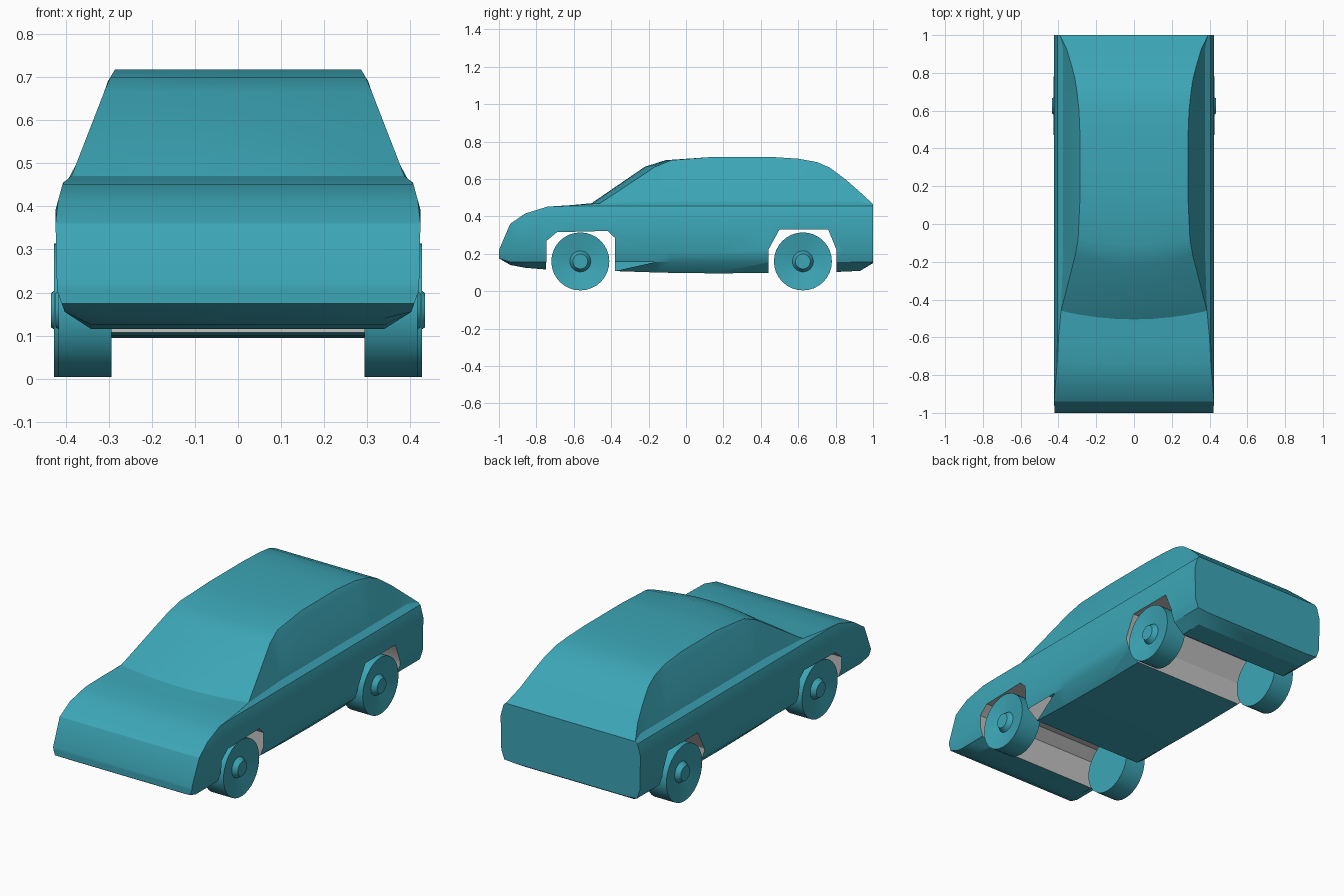
import bpy, bmesh, math

if "Cube" in bpy.data.objects:
    bpy.data.objects.remove(bpy.data.objects["Cube"])

def material(name, rgb):
    m = bpy.data.materials.new(name)
    m.diffuse_color = (*rgb, 1)
    m.use_nodes = True
    m.node_tree.nodes["Principled BSDF"].inputs["Base Color"].default_value = m.diffuse_color
    return m

TEAL = material("teal paint", (0.045, 0.38, 0.47))
GREY = material("grey wheel well", (0.55, 0.55, 0.55))

def make_object(name, bm, mats):
    bmesh.ops.remove_doubles(bm, verts=bm.verts, dist=1e-4)
    bmesh.ops.recalc_face_normals(bm, faces=bm.faces)
    me = bpy.data.meshes.new(name)
    bm.to_mesh(me)
    bm.free()
    ob = bpy.data.objects.new(name, me)
    bpy.context.collection.objects.link(ob)
    for m in mats:
        me.materials.append(m)
    return ob

def activate(ob):
    bpy.ops.object.select_all(action='DESELECT')
    ob.select_set(True)
    bpy.context.view_layer.objects.active = ob

def smooth(ob, angle):
    activate(ob)
    bpy.ops.object.shade_smooth_by_angle(angle=math.radians(angle))

def loft(bm, rings, cap=True):
    rows = [[bm.verts.new(p) for p in r] for r in rings]
    n = len(rows[0])
    for a, b in zip(rows, rows[1:]):
        for i in range(n):
            j = (i + 1) % n
            bm.faces.new((a[i], a[j], b[j], b[i]))
    if cap:
        bm.faces.new(rows[0])
        bm.faces.new(rows[-1])

# Body: half-width as a function of height
WIDTH = [(0.09, 0.34), (0.155, 0.402), (0.205, 0.42), (0.39, 0.424), (0.455, 0.406),
         (0.478, 0.376), (0.69, 0.302), (0.72, 0.284)]

def half_width(z):
    for (z0, x0), (z1, x1) in zip(WIDTH, WIDTH[1:]):
        if z <= z1:
            return x0 + (x1 - x0) * max(0, z - z0) / (z1 - z0)
    return WIDTH[-1][1]

# Stations: y, top height, bottom height, forward bulge at the centre
STATIONS = [(-1, .22, .175, 0), (-.94, .36, .14, 0), (-.86, .415, .125, 0),
            (-.74, .452, .115, 0), (-.6, .46, .113, .01), (-.46, .47, .11, .045),
            (-.165, .665, .10, .055), (-.08, .70, .098, .03), (.15, .718, .095, 0),
            (.45, .718, .097, 0), (.6, .708, .10, 0), (.7, .69, .10, 0),
            (.77, .66, .10, 0), (.85, .6, .105, 0), (.93, .53, .108, 0), (1, .465, .15, 0)]

def section(y, top, bottom, bulge):
    half = [(0.34, y, bottom)]
    for z, _ in WIDTH[1:]:
        z = min(max(z, bottom), top)
        half.append((half_width(z), y, z))
    w = half_width(top)
    half += [(w * t, y - bulge * (1 - t * t), top) for t in (0.75, 0.5, 0.25)]
    mirrored = [(-x, a, b) for x, a, b in reversed(half)]
    return half + [(0, y - bulge, top)] + mirrored

bm = bmesh.new()
loft(bm, [section(*s) for s in STATIONS])
body = make_object("car_body", bm, [TEAL, GREY])

# Wheel wells cut right through the width
WELLS = [[(-.75, .0), (-.745, .27), (-.69, .315), (-.42, .322), (-.38, .285), (-.38, .0)],
         [(.44, .0), (.44, .22), (.50, .33), (.76, .33), (.805, .22), (.805, .0)]]
for outline in WELLS:
    bm = bmesh.new()
    loft(bm, [[(x, y, z) for y, z in outline] for x in (-0.6, 0.6)])
    for f in bm.faces:
        f.material_index = 1
    cutter = make_object("wheel_well_cutter", bm, [TEAL, GREY])
    cutter.hide_render = True
    activate(body)
    mod = body.modifiers.new("well", 'BOOLEAN')
    mod.operation = 'DIFFERENCE'
    mod.solver = 'EXACT'
    mod.object = cutter
    bpy.ops.object.modifier_apply(modifier=mod.name)
    bpy.data.objects.remove(cutter)
smooth(body, 28)

# Wheels: turned profile (radius, x) with dished face and raised hub
PROFILE = [(0, .305), (.155, .305), (.155, .427), (.056, .408), (.040, .434), (0, .434)]
SIDES = 32
for label, y, inset in (("front", -.565, .011), ("rear", .625, 0)):
    for side, s in (("right", 1), ("left", -1)):
        bm = bmesh.new()
        rings = [[(s * (x - inset), y + r * math.cos(2 * math.pi * i / SIDES),
                   .159 + r * math.sin(2 * math.pi * i / SIDES)) for i in range(SIDES)]
                 for r, x in PROFILE]
        loft(bm, rings, cap=False)
        smooth(make_object(f"{label}_{side}_wheel", bm, [TEAL]), 25)
